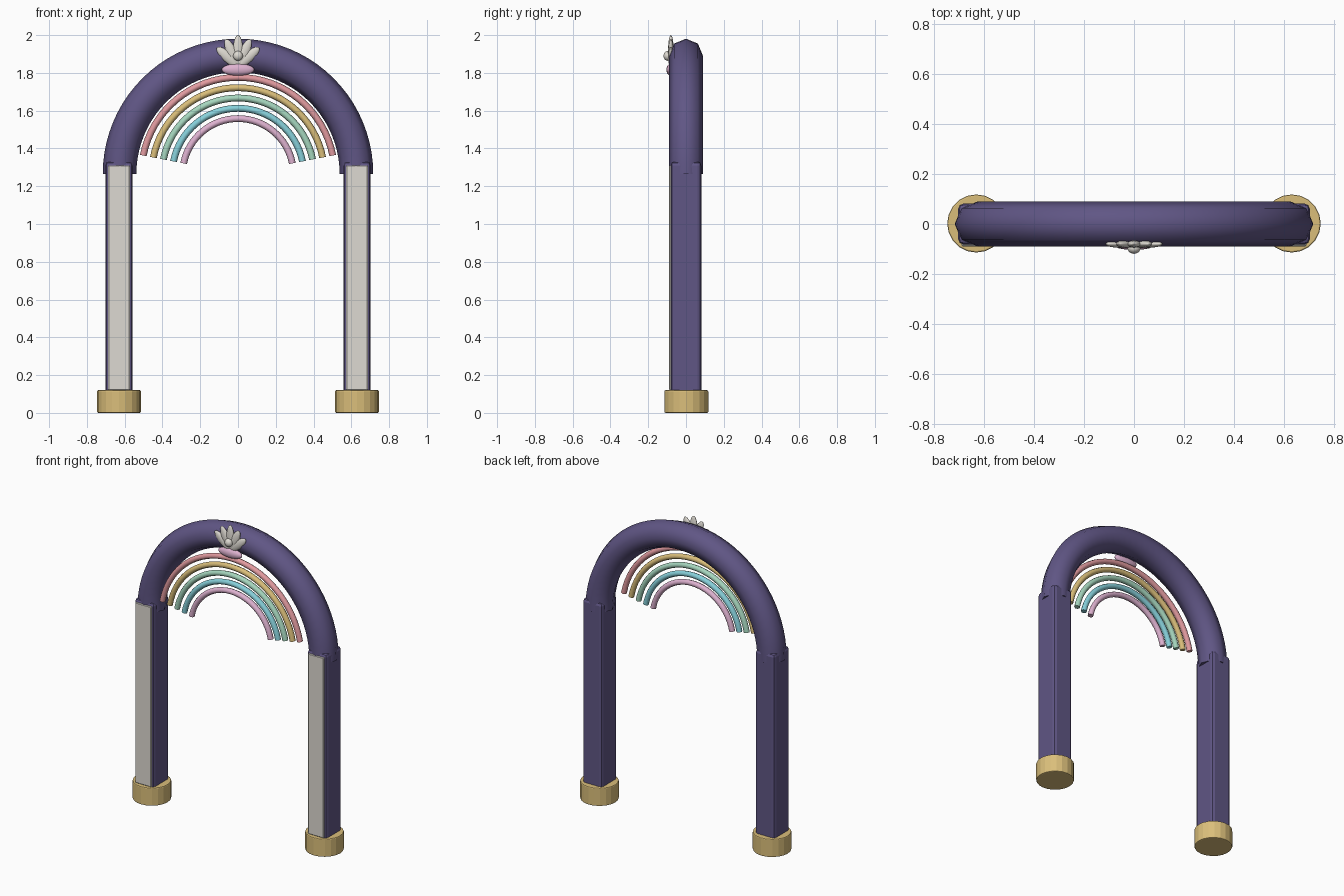
import bpy
from math import sin, cos, pi, radians

if "Cube" in bpy.data.objects:
    bpy.data.objects.remove(bpy.data.objects["Cube"])


def material(name, rgb):
    # sRGB bytes to linear colour
    col = [((c / 255 + 0.055) / 1.055) ** 2.4 for c in rgb] + [1]
    m = bpy.data.materials.new(name)
    m.use_nodes = True
    m.diffuse_color = col
    m.node_tree.nodes["Principled BSDF"].inputs["Base Color"].default_value = col
    return m


purple = material("purple", (96, 86, 133))
pearl = material("pearl white", (222, 218, 210))
gold = material("gold", (218, 190, 122))
rose = material("rose", (226, 155, 160))
mint = material("mint", (166, 214, 190))
aqua = material("aqua", (135, 208, 218))
lilac = material("lilac", (222, 178, 208))


def finish(name, mat, smooth=None):
    ob = bpy.context.object
    ob.name = name
    ob.data.materials.append(mat)
    if smooth:
        bpy.ops.object.shade_smooth_by_angle(angle=radians(smooth))
    return ob


def box(name, mat, loc, size, bevel, segments):
    bpy.ops.mesh.primitive_cube_add(size=1, location=loc)
    bpy.context.object.scale = size
    bpy.ops.object.transform_apply(location=False)
    ob = finish(name, mat)
    mod = ob.modifiers.new("bevel", "BEVEL")
    mod.width, mod.segments = bevel, segments
    return ob


def ellipsoid(name, mat, loc, radii, tilt=0):
    bpy.ops.mesh.primitive_uv_sphere_add(segments=16, ring_count=10, location=loc)
    ob = bpy.context.object
    ob.scale = radii
    ob.rotation_euler.y = tilt
    finish(name, mat, 60)


def arc_tube(name, mat, radius, thick, y, start, steps, sides):
    # Sweep a regular polygon along an arc in the xz plane
    verts, faces = [], []
    for i in range(steps + 1):
        a = start + (pi - 2 * start) * i / steps
        for j in range(sides):
            t = 2 * pi * j / sides
            r = radius + thick * cos(t)
            verts.append((r * cos(a), y + thick * sin(t), ARC_Z + r * sin(a)))
    for i in range(steps):
        for j in range(sides):
            k = (j + 1) % sides
            faces.append((i * sides + j, i * sides + k,
                          (i + 1) * sides + k, (i + 1) * sides + j))
    last = steps * sides
    faces.append(tuple(reversed(range(sides))))
    faces.append(tuple(range(last, last + sides)))
    mesh = bpy.data.meshes.new(name)
    mesh.from_pydata(verts, [], faces)
    ob = bpy.data.objects.new(name, mesh)
    bpy.context.collection.objects.link(ob)
    bpy.ops.object.select_all(action="DESELECT")
    bpy.context.view_layer.objects.active = ob
    ob.select_set(True)
    finish(name, mat, 60)


ARC_Z = 1.265

# Main arch
arc_tube("arch", purple, 0.627, 0.089, 0, 0, 40, 8)

# Rainbow bands
bands = (("rose", rose), ("gold", gold), ("mint", mint), ("aqua", aqua), ("lilac", lilac))
for i, (label, mat) in enumerate(bands):
    arc_tube("rainbow_" + label, mat, 0.511 - 0.0545 * i, 0.018, -0.07, radians(11), 32, 8)

# Columns with front panels and round feet
for side, x in (("left", 0.63), ("right", -0.63)):
    box(side + "_column", purple, (x, 0, 0.666), (0.144, 0.162, 1.328), 0.02, 2)
    box(side + "_panel", pearl, (x, -0.079, 0.715), (0.116, 0.022, 1.19), 0.004, 1)
    bpy.ops.mesh.primitive_cylinder_add(vertices=20, radius=0.116, depth=0.12,
                                        location=(x, 0.002, 0.06))
    foot = finish(side + "_foot", gold)
    mod = foot.modifiers.new("bevel", "BEVEL")
    mod.width, mod.segments = 0.006, 2

# Shell ornament: fan of petals, pearl and cushion
for i in range(-2, 3):
    tilt = radians(24) * i
    reach = 0.083 - 0.004 * abs(i)
    ellipsoid("shell_petal", pearl,
              (reach * sin(tilt), -0.08, 1.834 + reach * cos(tilt)),
              (0.027, 0.015, reach), tilt)
ellipsoid("shell_pearl", pearl, (0, -0.097, 1.89), (0.026, 0.022, 0.026))
ellipsoid("shell_cushion", lilac, (0, -0.08, 1.817), (0.087, 0.024, 0.032))
